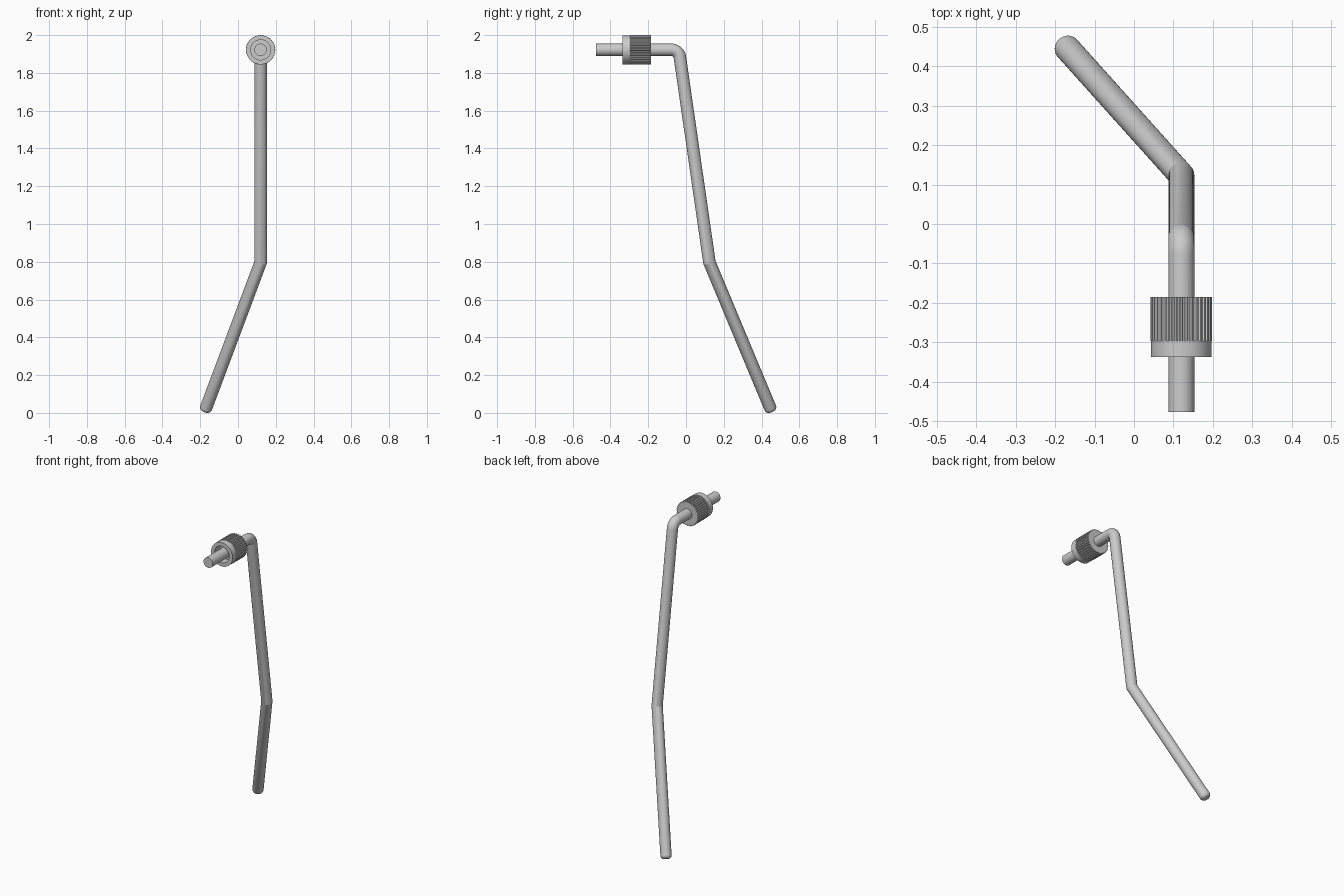
import bpy, bmesh
from math import sin, cos, pi, radians
from mathutils import Vector

if "Cube" in bpy.data.objects:
    bpy.data.objects.remove(bpy.data.objects["Cube"])

X, Z, R = 0.12, 1.922, 0.033   # bar axis position and rod radius


def finish(name, bm, angle):
    bmesh.ops.recalc_face_normals(bm, faces=bm.faces)
    mesh = bpy.data.meshes.new(name)
    bm.to_mesh(mesh)
    bm.free()
    ob = bpy.data.objects.new(name, mesh)
    bpy.context.collection.objects.link(ob)
    bpy.ops.object.select_all(action='DESELECT')
    ob.select_set(True)
    bpy.context.view_layer.objects.active = ob
    bpy.ops.object.shade_smooth_by_angle(angle=radians(angle))
    return ob


def bridge(bm, a, b):
    n = len(a)
    for i in range(n):
        bm.faces.new((a[i], a[(i + 1) % n], b[(i + 1) % n], b[i]))


def sweep(name, path, sides=40):
    """Tube along (point, radius) pairs with true mitred corners."""
    pts = [p for p, _ in path]
    dirs = [(b - a).normalized() for a, b in zip(pts, pts[1:])]
    u = Vector((1, 0, 0))
    v = dirs[0].cross(u)
    offs = [u * cos(2 * pi * i / sides) + v * sin(2 * pi * i / sides) for i in range(sides)]
    bm = bmesh.new()
    rings = []
    for k, (p, r) in enumerate(path):
        d = dirs[max(k - 1, 0)]
        n = d + dirs[min(k, len(dirs) - 1)]
        offs = [o - d * (o.dot(n) / d.dot(n)) for o in offs]
        rings.append([bm.verts.new(p + o * r) for o in offs])
    for a, b in zip(rings, rings[1:]):
        bridge(bm, a, b)
    bm.faces.new(rings[0])
    bm.faces.new(rings[-1])
    return finish(name, bm, 20)


# Bent arm: straight bar, rounded elbow, mitred knee, rounded tip
corner = Vector((X, -0.038, Z))
knee = Vector((X, 0.124, 0.797))
tip = Vector((-0.169, 0.446, 0.0264))
d_in, d_out = Vector((0, 1, 0)), (knee - corner).normalized()
turn, bend = d_in.angle(d_out), 0.045
start = corner - d_in * bend * (sin(turn / 2) / cos(turn / 2))
path = [(Vector((X, -0.477, Z)), R)]
for i in range(11):
    a = turn * i / 10
    path.append((start + Vector((0, bend * sin(a), -bend * (1 - cos(a)))), R))
path.append((knee, R))
d = (tip - knee).normalized()
fillet = 0.02
for i in range(9):
    a = pi / 2 * i / 8
    path.append((tip + d * fillet * sin(a), R - fillet + fillet * cos(a)))
sweep("bent_arm", path)

# Knurled collar: lathed ring with a front recess; None marks the toothed radius
teeth, steps = 36, 4
profile = [(-0.337, 0.053), (-0.337, 0.077), (-0.297, 0.077), (-0.297, None),
           (-0.185, None), (-0.185, 0.032), (-0.28, 0.032), (-0.28, 0.053)]
tooth = (0.0785, 0.0785, 0.074, 0.074)
bm = bmesh.new()
rings = []
for y, r in profile:
    ring = []
    for i in range(teeth * steps):
        a = 2 * pi * (i - 0.5) / (teeth * steps) + pi / 2
        q = r or tooth[i % steps]
        ring.append(bm.verts.new((X + q * cos(a), y, Z + q * sin(a))))
    rings.append(ring)
for a, b in zip(rings, rings[1:] + rings[:1]):
    bridge(bm, a, b)
finish("knurled_collar", bm, 25)
